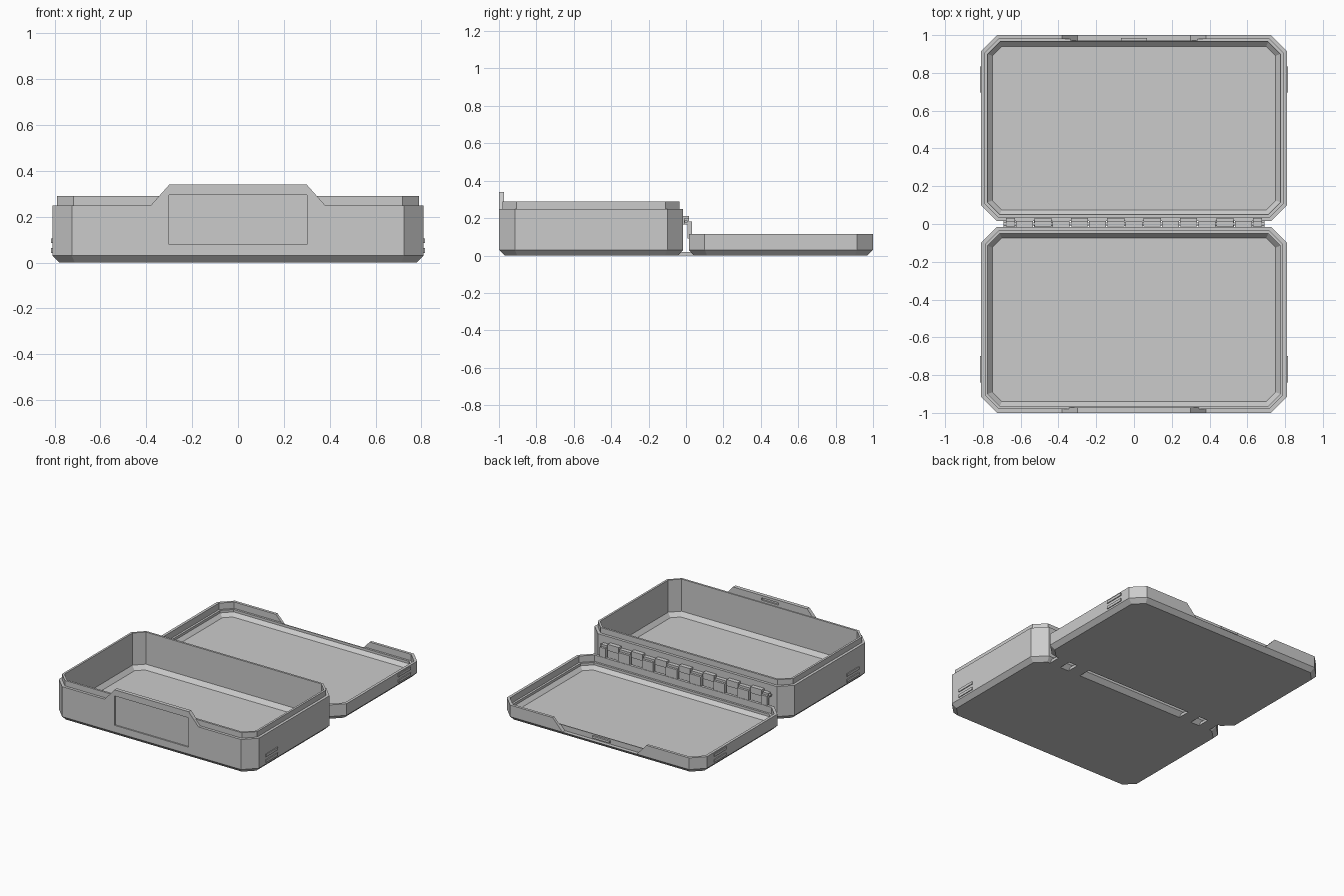
import bpy, bmesh
from math import sqrt

cube = bpy.data.objects.get("Cube")
if cube:
    bpy.data.objects.remove(cube)

grey = bpy.data.materials.new("light grey plastic")
grey.use_nodes = True
grey.diffuse_color = (0.6, 0.6, 0.6, 1)
grey.node_tree.nodes["Principled BSDF"].inputs["Base Color"].default_value = grey.diffuse_color

HALF_X, FAR_Y, SEAM_Y, CHAMFER = 0.81, 1.0, 0.015, 0.085
AXIS_Z = 0.1825


def finish(name, bm):
    bmesh.ops.recalc_face_normals(bm, faces=bm.faces)
    mesh = bpy.data.meshes.new(name)
    bm.to_mesh(mesh)
    bm.free()
    mesh.materials.append(grey)
    obj = bpy.data.objects.new(name, mesh)
    bpy.context.collection.objects.link(obj)
    return obj


def shell(name, side, rings):
    """Open tray lofted through chamfered rectangles given as (inset, z)."""
    bm = bmesh.new()
    loops = []
    mid, half_y = side * (FAR_Y + SEAM_Y) / 2, (FAR_Y - SEAM_Y) / 2
    for inset, z in rings:
        a, b = HALF_X - inset, half_y - inset
        c = CHAMFER - inset * (2 - sqrt(2))
        pts = [(a, b - c), (a - c, b), (c - a, b), (-a, b - c),
               (-a, c - b), (c - a, -b), (a - c, -b), (a, c - b)]
        loops.append([bm.verts.new((x, y + mid, z)) for x, y in pts])
    for lo, hi in zip(loops, loops[1:]):
        for i in range(8):
            j = (i + 1) % 8
            bm.faces.new((lo[i], lo[j], hi[j], hi[i]))
    bm.faces.new(loops[0])
    bm.faces.new(loops[-1])
    return finish(name, bm)


def prism(name, profile, y0, y1):
    """Extrude an x-z profile along y."""
    bm = bmesh.new()
    face = bm.faces.new([bm.verts.new((x, y0, z)) for x, z in profile])
    ext = bmesh.ops.extrude_face_region(bm, geom=[face])["geom"]
    bmesh.ops.translate(bm, vec=(0, y1 - y0, 0),
                        verts=[v for v in ext if isinstance(v, bmesh.types.BMVert)])
    return finish(name, bm)


def box(name, x, y, z):
    return prism(name, [(x[0], z[0]), (x[1], z[0]), (x[1], z[1]), (x[0], z[1])], *y)


def boolean(target, tool, operation):
    """Apply a boolean and drop the tool."""
    tool.hide_render = True
    mod = target.modifiers.new("cut", 'BOOLEAN')
    mod.operation, mod.object, mod.solver = operation, tool, 'EXACT'
    bpy.context.view_layer.objects.active = target
    bpy.ops.object.modifier_apply(modifier=mod.name)
    bpy.data.objects.remove(tool)


# Deep tray with a raised inner lip
tray = shell("tray", -1, [(.03, 0), (0, .03), (0, .25), (.02, .25), (.02, .29),
                          (.035, .29), (.035, .055), (.06, .025)])

# Latch tab with a shallow finger panel in front and a catch slot
tab = prism("latch_tab", [(-.38, .2), (.38, .2), (.38, .25), (.3, .34),
                          (-.3, .34), (-.38, .25)], -1, -.972)
boolean(tray, tab, 'UNION')
boolean(tray, box("panel_cutter", (-.3, .3), (-1.1, -.99), (.08, .295)), 'DIFFERENCE')
boolean(tray, box("slot_cutter", (-.07, .07), (-.984, -.9), (.305, .322)), 'DIFFERENCE')

# Shallow lid with a stepped rim, cut back where the tab closes over it
lid = shell("lid", 1, [(.03, 0), (0, .03), (0, .115), (.02, .115), (.02, .068),
                       (.035, .068), (.035, .05), (.06, .025)])
notch = prism("notch_cutter", [(-.3, .03), (.3, .03), (.38, .115), (.39, .2),
                               (-.39, .2), (-.38, .115)], .972, 1.1)
boolean(lid, notch, 'DIFFERENCE')
box("latch_bump", (-.07, .07), (.97, .986), (.042, .058))

# Grip ribs on both ends of both halves
for sx, end in ((1, "left"), (-1, "right")):
    for y, half in ((-.77, "tray"), (.765, "lid")):
        for z in (.053, .095):
            rib = box(f"{half}_grip_rib_{end}", (-.012, .006), (-.07, .07), (-.01, .01))
            rib.scale.x = sx
            rib.location = (sx * HALF_X, y, z)

# Interlocking hinge knuckles, alternating between the lid and the tray
PITCH, COUNT = .0965, 15
for i in range(COUNT):
    x0 = max(-.68, (i - COUNT / 2) * PITCH)
    x1 = min(.68, (i + 1 - COUNT / 2) * PITCH)
    span = (x0 + .003, x1 - .003)
    if i % 2 == 0:
        box("lid_knuckle", span, (-.012, .016), (AXIS_Z - .018, AXIS_Z + .016))
        box("lid_knuckle_leaf", span, (.008, .032), (.09, AXIS_Z))
    else:
        box("tray_knuckle", span, (-.03, .016), (AXIS_Z - .018, AXIS_Z + .028))

# Hinge pin
bpy.ops.mesh.primitive_cylinder_add(vertices=12, radius=.009, depth=1.38,
                                    location=(0, 0, AXIS_Z), rotation=(0, 1.5708, 0))
pin = bpy.context.object
pin.name = "hinge_pin"
pin.data.materials.append(grey)

# Thin bridges joining the two halves at the base
for s in (1, -1):
    for a, b in ((.43, .53), (.6, .69)):
        box("base_bridge", tuple(sorted((s * a, s * b))), (-.05, .05), (0, .02))
